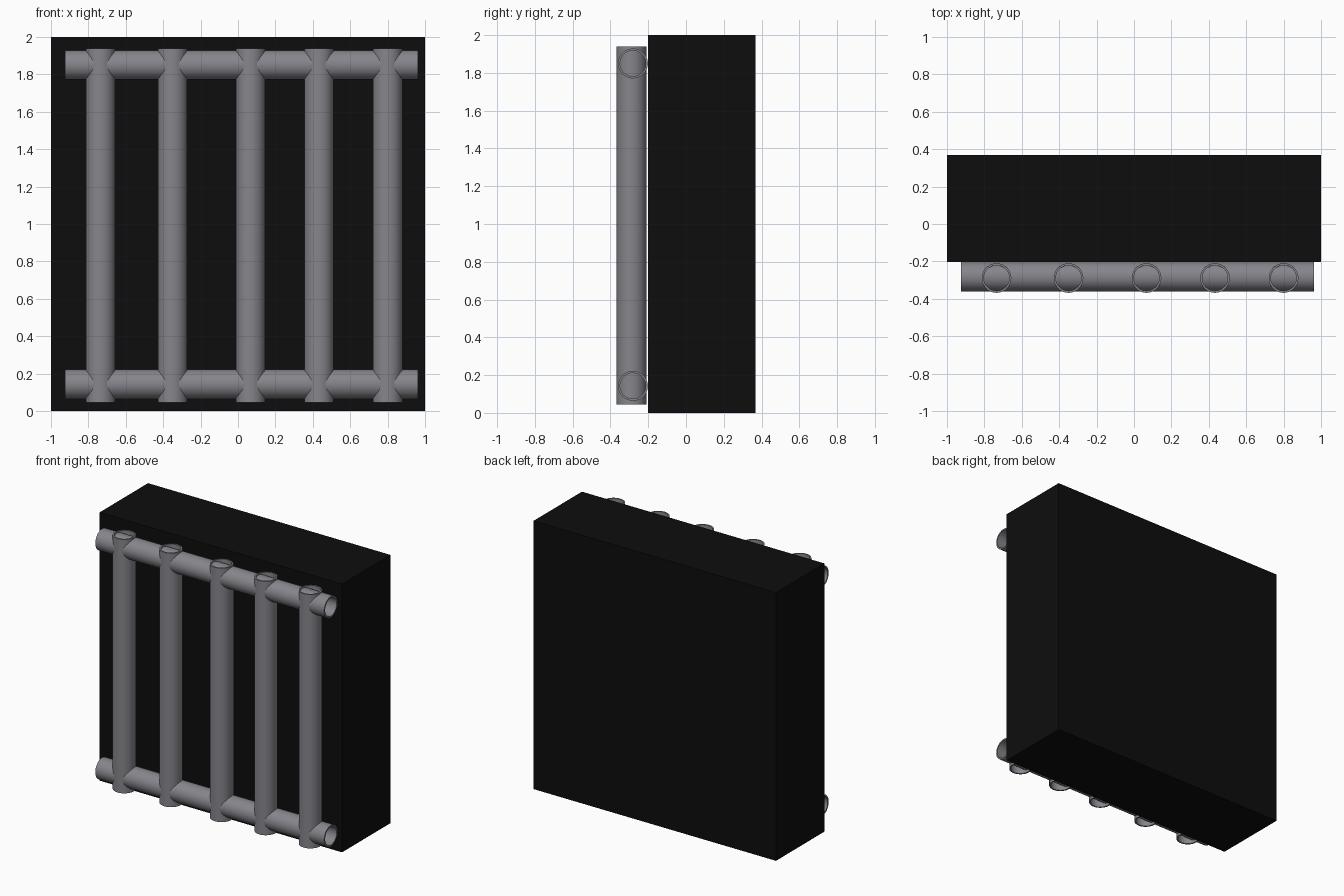
import bpy
import bmesh
import math
from mathutils import Matrix

if "Cube" in bpy.data.objects:
    bpy.data.objects.remove(bpy.data.objects["Cube"], do_unlink=True)


def make_material(name, color):
    mat = bpy.data.materials.new(name)
    mat.use_nodes = True
    mat.diffuse_color = color
    mat.node_tree.nodes["Principled BSDF"].inputs["Base Color"].default_value = color
    return mat


black = make_material("matte black", (0.004, 0.004, 0.004, 1))
steel = make_material("steel grey", (0.24, 0.235, 0.26, 1))

SIDES = 48
RADIUS = 0.079
WALL = 0.011


def add_object(name, bm, mat):
    mesh = bpy.data.meshes.new(name)
    bm.to_mesh(mesh)
    bm.free()
    mesh.materials.append(mat)
    obj = bpy.data.objects.new(name, mesh)
    bpy.context.collection.objects.link(obj)
    return obj


def add_pipe(name, center, length, turn):
    """Open-ended hollow pipe, built along z and then turned about y."""
    bm = bmesh.new()
    rings = []
    for r, z in ((RADIUS, -1), (RADIUS, 1), (RADIUS - WALL, 1), (RADIUS - WALL, -1)):
        ring = []
        for i in range(SIDES):
            a = math.tau * i / SIDES
            ring.append(bm.verts.new((r * math.cos(a), r * math.sin(a), z * length / 2)))
        rings.append(ring)
    for k in range(4):
        low, high = rings[k], rings[(k + 1) % 4]
        for i in range(SIDES):
            j = (i + 1) % SIDES
            bm.faces.new((low[i], low[j], high[j], high[i]))
    bmesh.ops.recalc_face_normals(bm, faces=bm.faces)
    bm.transform(Matrix.Translation(center) @ Matrix.Rotation(turn, 4, "Y"))
    obj = add_object(name, bm, steel)
    bpy.ops.object.select_all(action="DESELECT")
    obj.select_set(True)
    bpy.context.view_layer.objects.active = obj
    bpy.ops.object.shade_smooth_by_angle(angle=math.radians(35))


# Solid backing block
bm = bmesh.new()
bmesh.ops.create_cube(bm, size=1)
bm.transform(Matrix.Translation((0, 0.083, 1)) @ Matrix.Diagonal((2, 0.57, 2, 1)))
add_object("backing_block", bm, black)

# Upright bars
for n, x in enumerate((-0.735, -0.35, 0.067, 0.433, 0.80), 1):
    add_pipe(f"upright_bar_{n}", (x, -0.289, 0.992), 1.893, 0)

# Cross rails
for name, z in (("lower_rail", 0.143), ("upper_rail", 1.85)):
    add_pipe(name, (0.019, -0.281, z), 1.888, math.pi / 2)
